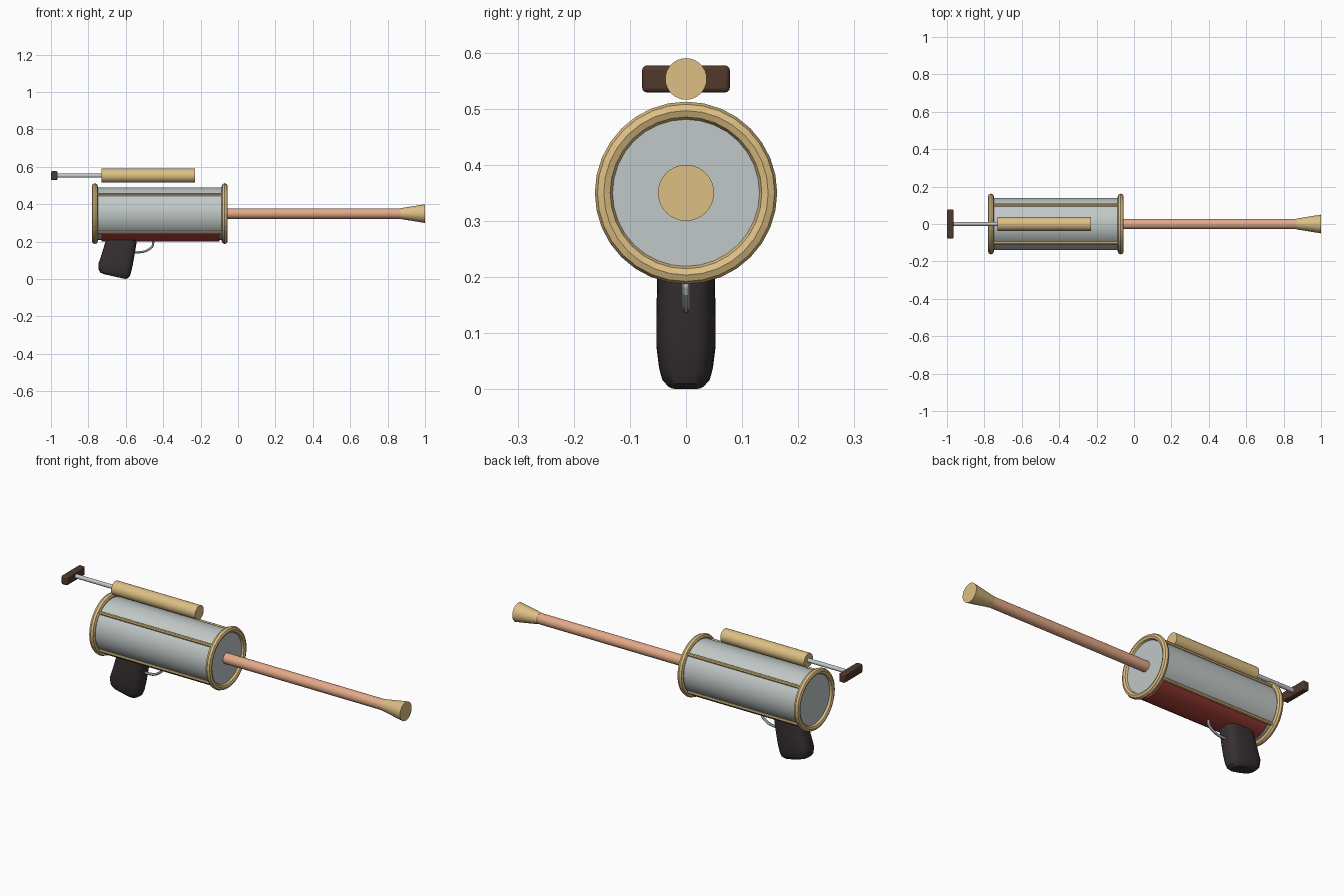
import bpy, bmesh, math
from mathutils import Vector

cube = bpy.data.objects.get("Cube")
if cube:
    bpy.data.objects.remove(cube, do_unlink=True)


def material(name, r, g, b):
    m = bpy.data.materials.new(name)
    m.use_nodes = True
    m.diffuse_color = (r, g, b, 1)
    bsdf = next(n for n in m.node_tree.nodes if n.type == "BSDF_PRINCIPLED")
    bsdf.inputs["Base Color"].default_value = (r, g, b, 1)
    return m


steel = material("pale steel", 0.53, 0.58, 0.57)
brass = material("brass", 0.72, 0.52, 0.23)
copper = material("copper", 0.78, 0.4, 0.25)
red = material("dark red", 0.42, 0.055, 0.042)
rubber = material("black rubber", 0.038, 0.03, 0.031)
wood = material("dark wood", 0.08, 0.041, 0.025)

AXIS_Z = 0.35   # height of the tank axis
PUMP_Z = 0.553  # height of the pump axis


def finish(obj, name, mat, smooth=True):
    obj.name = obj.data.name = name
    obj.data.materials.append(mat)
    if smooth:
        bpy.ops.object.select_all(action="DESELECT")
        obj.select_set(True)
        bpy.context.view_layer.objects.active = obj
        bpy.ops.object.shade_smooth_by_angle(angle=math.radians(35))
    return obj


def rod(name, mat, x0, x1, r0, r1, y=0, z=AXIS_Z, sides=32):
    """Round part running along x, from radius r0 to r1."""
    bpy.ops.mesh.primitive_cone_add(vertices=sides, radius1=r0, radius2=r1, depth=x1 - x0,
                                    location=((x0 + x1) / 2, y, z),
                                    rotation=(0, math.pi / 2, 0))
    return finish(bpy.context.object, name, mat)


def loft(name, mat, rings):
    """Skin a list of closed rings and cap both ends."""
    bm = bmesh.new()
    loops = [[bm.verts.new(p) for p in ring] for ring in rings]
    n = len(loops[0])
    for a, b in zip(loops, loops[1:]):
        for i in range(n):
            j = (i + 1) % n
            bm.faces.new((a[i], a[j], b[j], b[i]))
    bm.faces.new(loops[0])
    bm.faces.new(loops[-1])
    bmesh.ops.recalc_face_normals(bm, faces=bm.faces)
    mesh = bpy.data.meshes.new(name)
    bm.to_mesh(mesh)
    bm.free()
    obj = bpy.data.objects.new(name, mesh)
    bpy.context.collection.objects.link(obj)
    return finish(obj, name, mat)


# Tank with brass end rings
rod("tank", steel, -0.765, -0.07, 0.14, 0.14, sides=48)
for name, x in (("rear_ring", -0.765), ("front_ring", -0.071)):
    bpy.ops.mesh.primitive_torus_add(major_segments=32, minor_segments=8, major_radius=0.1465,
                                     minor_radius=0.016, location=(x, 0, AXIS_Z),
                                     rotation=(0, math.pi / 2, 0))
    finish(bpy.context.object, name, brass, smooth=False)

# Four rails along the tank
for side, sy in (("left", 1), ("right", -1)):
    for level, sz in (("upper", 1), ("lower", -1)):
        rod(f"{level}_{side}_rail", brass, -0.76, -0.075, 0.009, 0.009,
            y=sy * 0.101, z=AXIS_Z + sz * 0.101, sides=8)

# Curved red panel wrapped around the underside
panel = []
for k in range(17):
    a = math.radians(-42 + 84 * k / 16)
    panel.append([(x, r * math.sin(a), AXIS_Z - r * math.cos(a))
                  for x, r in ((-0.73, 0.135), (-0.1, 0.135), (-0.1, 0.149), (-0.73, 0.149))])
loft("belly_panel", red, panel)

# Barrel and flared nozzle
rod("barrel", copper, -0.08, 0.88, 0.028, 0.028)
rod("nozzle", brass, 0.87, 1.0, 0.029, 0.05)

# Pump with rod and crossbar handle
rod("pump_cylinder", brass, -0.73, -0.23, 0.037, 0.037, z=PUMP_Z)
rod("pump_rod", steel, -0.98, -0.72, 0.011, 0.011, z=PUMP_Z, sides=16)
bpy.ops.mesh.primitive_cube_add(size=1, location=(-0.982, 0, PUMP_Z))
handle = bpy.context.object
handle.scale = (0.036, 0.156, 0.048)
bpy.ops.object.transform_apply(location=False, rotation=False, scale=True)
bevel = handle.modifiers.new("rounded edges", "BEVEL")
bevel.width = 0.008
bevel.segments = 3
finish(handle, "pump_handle", wood)

# Grip: rounded sections given as rear x, rear z, front x, front z, half width
sections = [(-0.70, 0.24, -0.537, 0.24, 0.05), (-0.707, 0.205, -0.541, 0.205, 0.051),
            (-0.73, 0.13, -0.553, 0.13, 0.053), (-0.747, 0.08, -0.563, 0.075, 0.053),
            (-0.744, 0.046, -0.573, 0.03, 0.048), (-0.735, 0.034, -0.582, 0.01, 0.043),
            (-0.715, 0.026, -0.6, 0.0, 0.034)]
grip = []
for rx, rz, fx, fz, w in sections:
    rear, front = Vector((rx, 0, rz)), Vector((fx, 0, fz))
    ring = []
    for i in range(28):
        a = math.tau * i / 28
        c, s = math.cos(a), math.sin(a)
        u = math.copysign(abs(c) ** 0.6, c)
        v = math.copysign(abs(s) ** 0.6, s)
        ring.append(rear.lerp(front, (u + 1) / 2) + Vector((0, w * v, 0)))
    grip.append(ring)
loft("grip", rubber, grip)

# Bent, faceted trigger guard between grip and tank
curve = bpy.data.curves.new("trigger_guard", "CURVE")
curve.dimensions = "3D"
curve.bevel_depth = 0.007
curve.bevel_resolution = 1
path = [(-0.58, 0.144), (-0.54, 0.143), (-0.51, 0.145), (-0.488, 0.152),
        (-0.472, 0.162), (-0.459, 0.172), (-0.454, 0.183), (-0.453, 0.225)]
spline = curve.splines.new("POLY")
spline.use_smooth = False
spline.points.add(len(path) - 1)
for point, (x, z) in zip(spline.points, path):
    point.co = (x, 0, z, 1)
guard = bpy.data.objects.new("trigger_guard", curve)
bpy.context.collection.objects.link(guard)
curve.materials.append(steel)
